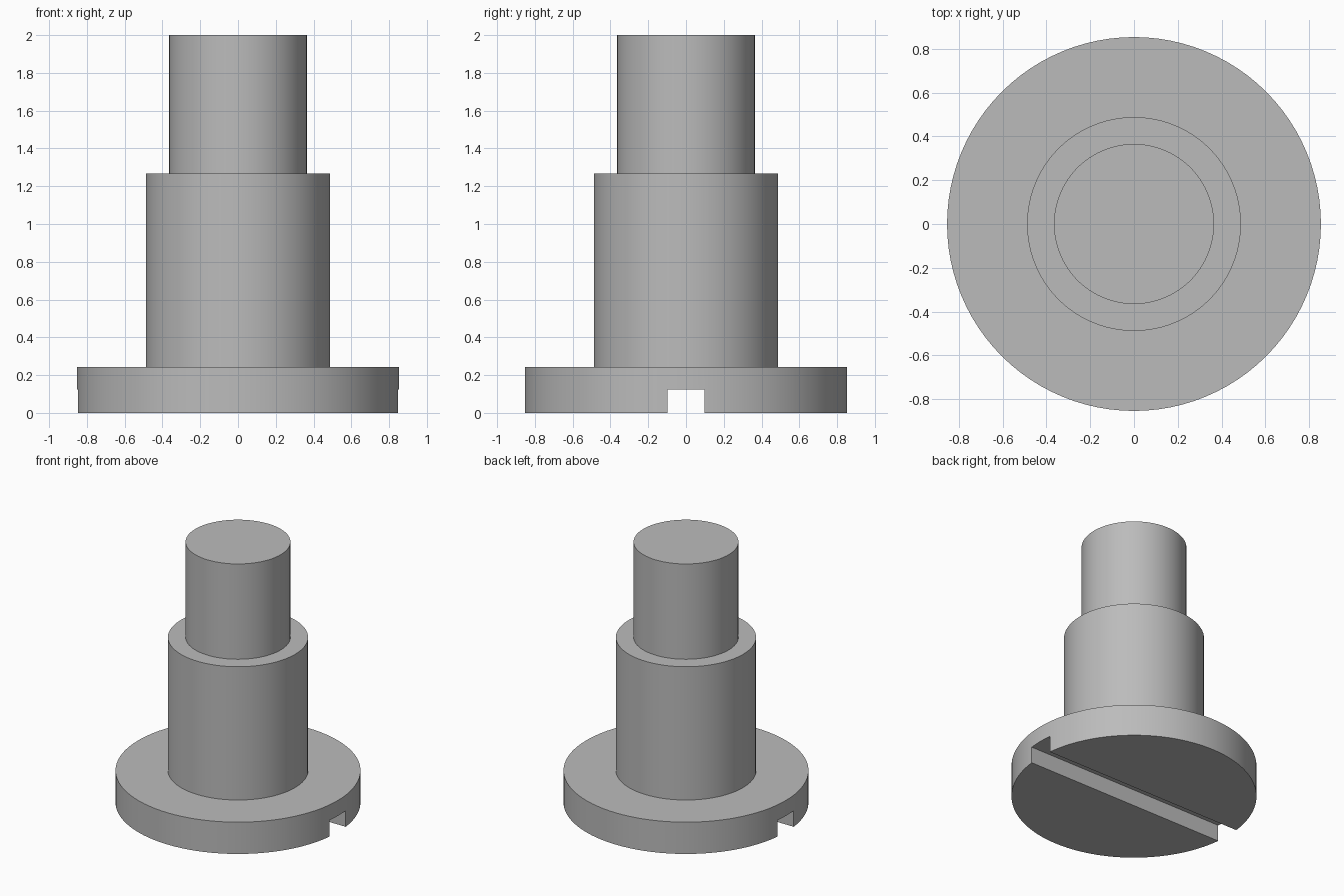
import bpy
import bmesh
import math
from mathutils import Matrix, Vector

SEGMENTS = 96

default = bpy.data.objects.get("Cube")
if default:
    bpy.data.objects.remove(default, do_unlink=True)

# Single plain metal colour
metal = bpy.data.materials.new("grey metal")
metal.use_nodes = True
colour = (0.5, 0.5, 0.5, 1.0)
metal.diffuse_color = colour
metal.node_tree.nodes["Principled BSDF"].inputs["Base Color"].default_value = colour


def add_object(name, bm):
    bmesh.ops.recalc_face_normals(bm, faces=bm.faces)
    mesh = bpy.data.meshes.new(name)
    bm.to_mesh(mesh)
    bm.free()
    obj = bpy.data.objects.new(name, mesh)
    bpy.context.collection.objects.link(obj)
    return obj


# Stepped body: slotted head, shoulder and pin turned from one profile
profile = [(0, 0), (0.853, 0), (0.853, 0.244), (0.488, 0.244),
           (0.488, 1.268), (0.365, 1.268), (0.365, 2), (0, 2)]
bm = bmesh.new()
verts = [bm.verts.new((r, 0, z)) for r, z in profile]
edges = [bm.edges.new(pair) for pair in zip(verts, verts[1:])]
bmesh.ops.spin(bm, geom=verts + edges, cent=(0, 0, 0), axis=(0, 0, 1),
               angle=math.tau, steps=SEGMENTS, use_merge=True)
bmesh.ops.remove_doubles(bm, verts=bm.verts, dist=0.0001)
body = add_object("shoulder_screw", bm)
body.data.materials.append(metal)

# Driver slot across the underside of the head
bm = bmesh.new()
slot_size = Matrix.Diagonal(Vector((2, 0.196, 0.25, 1)))
bmesh.ops.create_cube(bm, size=1, matrix=slot_size)
cutter = add_object("slot_cutter", bm)
cutter.data.materials.append(metal)

bpy.ops.object.select_all(action="DESELECT")
body.select_set(True)
bpy.context.view_layer.objects.active = body
cut = body.modifiers.new("driver slot", "BOOLEAN")
cut.operation = "DIFFERENCE"
cut.solver = "EXACT"
cut.object = cutter
bpy.ops.object.modifier_apply(modifier=cut.name)
bpy.data.objects.remove(cutter, do_unlink=True)

# Smooth turned walls with crisp rims
bpy.ops.object.shade_smooth_by_angle(angle=math.radians(30))
